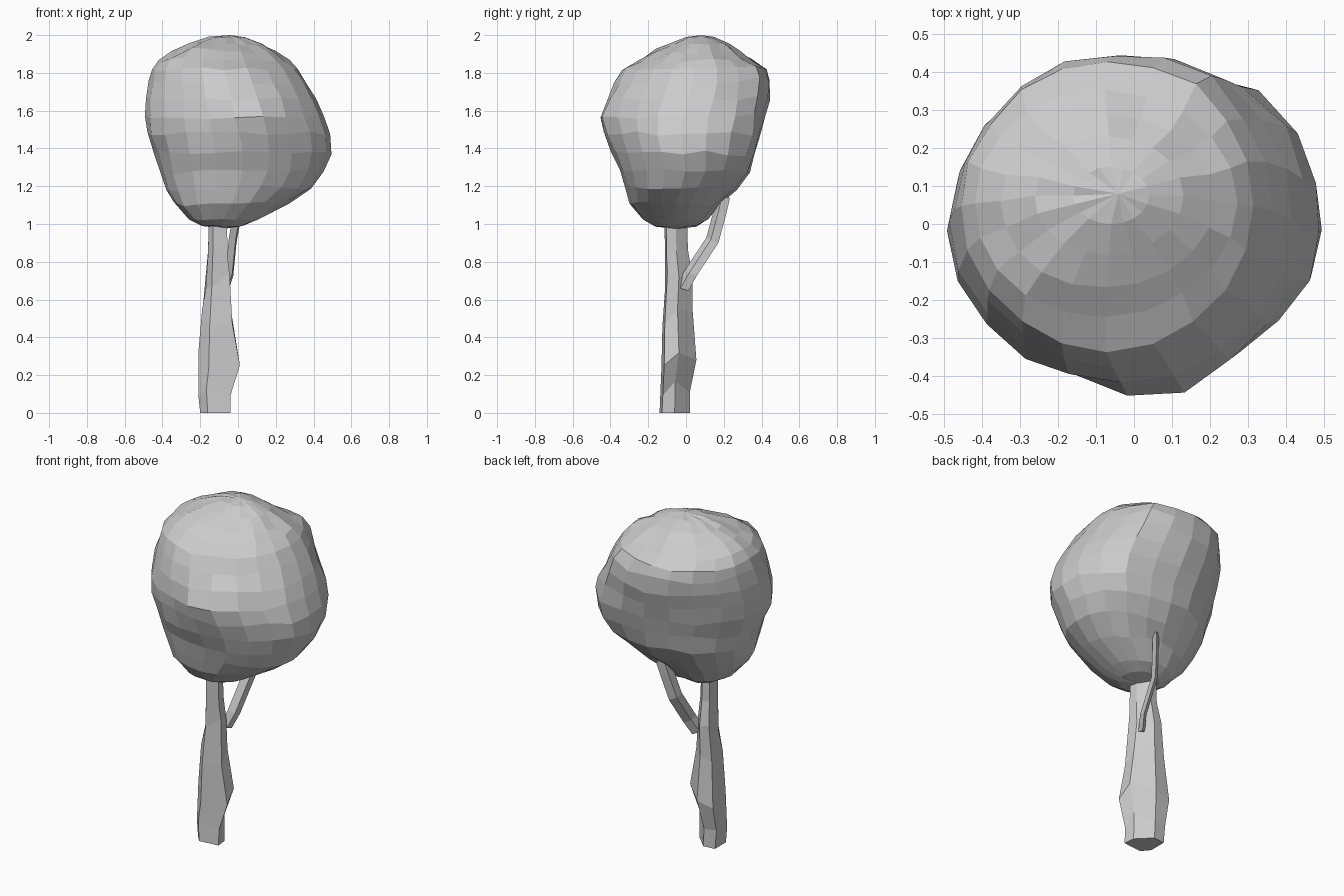
import bpy, bmesh, random
from math import cos, sin, pi, exp
from mathutils import Vector

if "Cube" in bpy.data.objects:
    bpy.data.objects.remove(bpy.data.objects["Cube"])

random.seed(4)


def skin(name, rings, low=None, high=None):
    """Join equal-length rings into a closed flat-shaded mesh, with optional pole points."""
    bm = bmesh.new()
    loops = [[bm.verts.new(p) for p in ring] for ring in rings]
    n = len(loops[0])
    for a, b in zip(loops, loops[1:]):
        for i in range(n):
            j = (i + 1) % n
            bm.faces.new((a[i], a[j], b[j], b[i]))
    for loop, pole in ((loops[0], low), (loops[-1], high)):
        if pole is None:
            bm.faces.new(loop)
        else:
            tip = bm.verts.new(pole)
            for i in range(n):
                bm.faces.new((loop[i], loop[(i + 1) % n], tip))
    bmesh.ops.recalc_face_normals(bm, faces=bm.faces)
    mesh = bpy.data.meshes.new(name)
    bm.to_mesh(mesh)
    bm.free()
    obj = bpy.data.objects.new(name, mesh)
    bpy.context.collection.objects.link(obj)
    return obj


def section(z, x0, x1, y0, y1, outline):
    """Stretch a 0..1 outline to the given x and y limits at height z."""
    return [Vector((x0 + (x1 - x0) * u, y0 + (y1 - y0) * v, z)) for u, v in outline]


# Canopy: lopsided faceted crown, height then x and y limits
circle = [(.5 + .5 * cos(pi * i / 10), .5 + .5 * sin(pi * i / 10)) for i in range(20)]
levels = [
    (0.99, -.19, .03, -.16, .06), (1.025, -.26, .11, -.23, .12),
    (1.11, -.34, .27, -.30, .19), (1.19, -.38, .39, -.325, .27),
    (1.28, -.41, .455, -.35, .34), (1.38, -.44, .49, -.395, .365),
    (1.48, -.48, .49, -.435, .39), (1.57, -.49, .455, -.45, .415),
    (1.66, -.485, .415, -.42, .44), (1.75, -.47, .365, -.37, .445),
    (1.815, -.455, .315, -.33, .425), (1.86, -.42, .27, -.24, .35),
    (1.905, -.35, .21, -.165, .285), (1.95, -.26, .13, -.08, .23),
    (1.985, -.16, .04, .00, .15),
]
crown = [section(*lv, circle) for lv in levels]

# Local lumps and hollows: position, push outward, radius
lumps = [((.30, .33, 1.72), -.02, .09), ((.35, .31, 1.50), .06, .18),
         ((.18, .40, 1.75), .035, .11), ((-.10, -.32, 1.82), .015, .12),
         ((.34, -.32, 1.48), -.025, .17), ((-.35, -.31, 1.62), -.025, .13),
         ((-.15, -.43, 1.55), -.03, .10), ((.09, -.43, 1.54), .02, .09),
         ((-.36, .30, 1.72), -.01, .15), ((-.20, .28, 1.90), .015, .12),
         ((-.22, -.10, 1.90), .02, .12), ((-.30, -.25, 1.27), .025, .13),
         ((-.35, .33, 1.50), -.005, .15)]
middle = Vector((0, 0, 1.5))
for ring in crown:
    for p in ring:
        out = (p - middle).normalized()
        push = sum(d * exp(-((p - Vector(c)).length / r) ** 2) for c, d, r in lumps)
        p += out * (push + random.uniform(-.004, .005))
        p.z += random.uniform(-.012, .012) if 1.05 < p.z < 1.94 else 0
skin("canopy", crown, (-.07, -.05, .975), (-.04, .08, 2.0))

# Trunk: gnarled column of lopsided six-cornered sections running into the canopy
corners = [(1, .08), (.95, .5), (.45, 1), (0, .95), (0, .3), (.25, 0)]
trunk_levels = [
    (0.00, -.20, -.04, -.14, .02), (0.14, -.21, -.04, -.135, .02),
    (0.27, -.21, .01, -.13, .055), (0.50, -.19, -.03, -.125, .035),
    (0.70, -.17, -.045, -.11, .035), (0.86, -.158, -.055, -.112, .01),
    (1.10, -.155, -.06, -.115, .005),
]
trunk = [section(*lv, corners) for lv in trunk_levels]
for ring in trunk[1:-1]:
    for p in ring:
        p.z += random.uniform(-.05, .05)
skin("trunk", trunk)

# Side branch: flattened four-sided limb leaning to the back
path = [(-.07, -.02, .66), (-.045, .025, .74), (-.028, .14, .915), (0, .182, 1.07), (.015, .20, 1.15)]
branch = []
for x, y, z in path:
    at = Vector((x, y, z))
    wide, thin = Vector((.02, .032, -.014)), Vector((-.015, .009, 0))
    branch.append([at + wide, at + thin, at - wide, at - thin])
skin("side_branch", branch)
